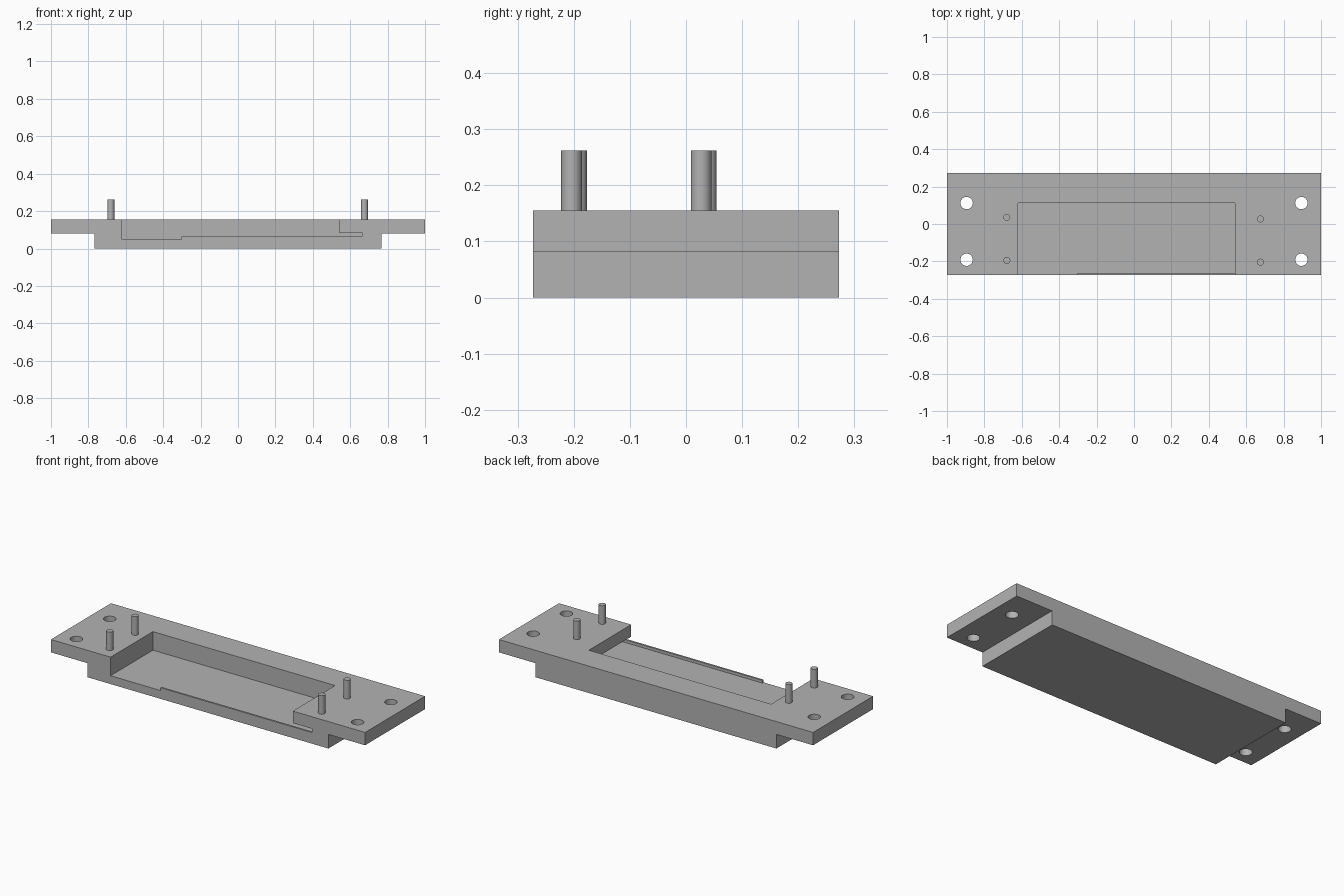
import bpy, bmesh
from mathutils import Vector

if "Cube" in bpy.data.objects:
    bpy.data.objects.remove(bpy.data.objects["Cube"], do_unlink=True)

grey = bpy.data.materials.new("plain grey")
grey.use_nodes = True
COLOUR = (0.45, 0.45, 0.45, 1)
grey.diffuse_color = COLOUR
grey.node_tree.nodes["Principled BSDF"].inputs["Base Color"].default_value = COLOUR

FRONT, BACK, TOP = -0.273, 0.273, 0.155
LEDGE = 0.081      # underside of the end tabs
FLOOR = 0.048      # pocket floor
RIB_TOP = 0.064
SLOT_TOP = 0.086   # roof of the undercut
LEFT, RIGHT, SLOT_END = -0.62, 0.54, 0.663


def extrude_profile(name, points, y0, y1):
    """Extrude an x-z outline along y."""
    bm = bmesh.new()
    face = bm.faces.new([bm.verts.new((x, y0, z)) for x, z in points])
    out = bmesh.ops.extrude_face_region(bm, geom=[face])
    verts = [g for g in out["geom"] if isinstance(g, bmesh.types.BMVert)]
    bmesh.ops.translate(bm, verts=verts, vec=Vector((0, y1 - y0, 0)))
    bmesh.ops.recalc_face_normals(bm, faces=bm.faces)
    mesh = bpy.data.meshes.new(name)
    bm.to_mesh(mesh)
    bm.free()
    mesh.materials.append(grey)
    obj = bpy.data.objects.new(name, mesh)
    bpy.context.collection.objects.link(obj)
    return obj


def cylinder(name, x, y, z0, z1, radius):
    bpy.ops.mesh.primitive_cylinder_add(vertices=40, radius=radius, depth=z1 - z0,
                                        location=(x, y, (z0 + z1) / 2))
    obj = bpy.context.object
    obj.name = name
    obj.data.materials.append(grey)
    return obj


def smooth(obj):
    bpy.ops.object.select_all(action="DESELECT")
    obj.select_set(True)
    bpy.context.view_layer.objects.active = obj
    bpy.ops.object.shade_smooth_by_angle(angle=0.6)


def cut(obj, cutter):
    cutter.hide_render = True
    mod = obj.modifiers.new("cut", "BOOLEAN")
    mod.operation, mod.solver, mod.object = "DIFFERENCE", "EXACT", cutter
    bpy.context.view_layer.objects.active = obj
    bpy.ops.object.modifier_apply(modifier=mod.name)
    bpy.data.objects.remove(cutter, do_unlink=True)


# Stepped body with a tab at each end
half = [(0.767, 0), (0.767, LEDGE), (1, LEDGE), (1, TOP)]
body = extrude_profile("base_plate", half + [(-x, z) for x, z in reversed(half)], FRONT, BACK)

# Pocket with an undercut at its +x end, leaving a thin front wall
cut(body, extrude_profile("pocket_cutter", [
    (LEFT, FLOOR), (SLOT_END, FLOOR), (SLOT_END, SLOT_TOP),
    (RIGHT, SLOT_TOP), (RIGHT, 0.3), (LEFT, 0.3)], FRONT + 0.011, 0.112))

# Front opening, leaving a low rib along the edge
cut(body, extrude_profile("opening_cutter", [
    (LEFT, FLOOR), (-0.303, FLOOR), (-0.303, RIB_TOP), (SLOT_END, RIB_TOP),
    (SLOT_END, SLOT_TOP), (RIGHT, SLOT_TOP), (RIGHT, 0.3), (LEFT, 0.3)], -0.4, -0.2))

# Screw holes through the tabs
for x in (-0.895, 0.895):
    for y in (0.112, -0.191):
        cut(body, cylinder("hole_cutter", x, y, 0, 0.3, 0.033))
smooth(body)

# Locating pins
for side, x, ys in (("right", -0.68, (0.036, -0.195)), ("left", 0.676, (0.027, -0.204))):
    for place, y in zip(("back", "front"), ys):
        smooth(cylinder(f"{side}_{place}_pin", x, y, TOP - 0.01, 0.262, 0.0185))
